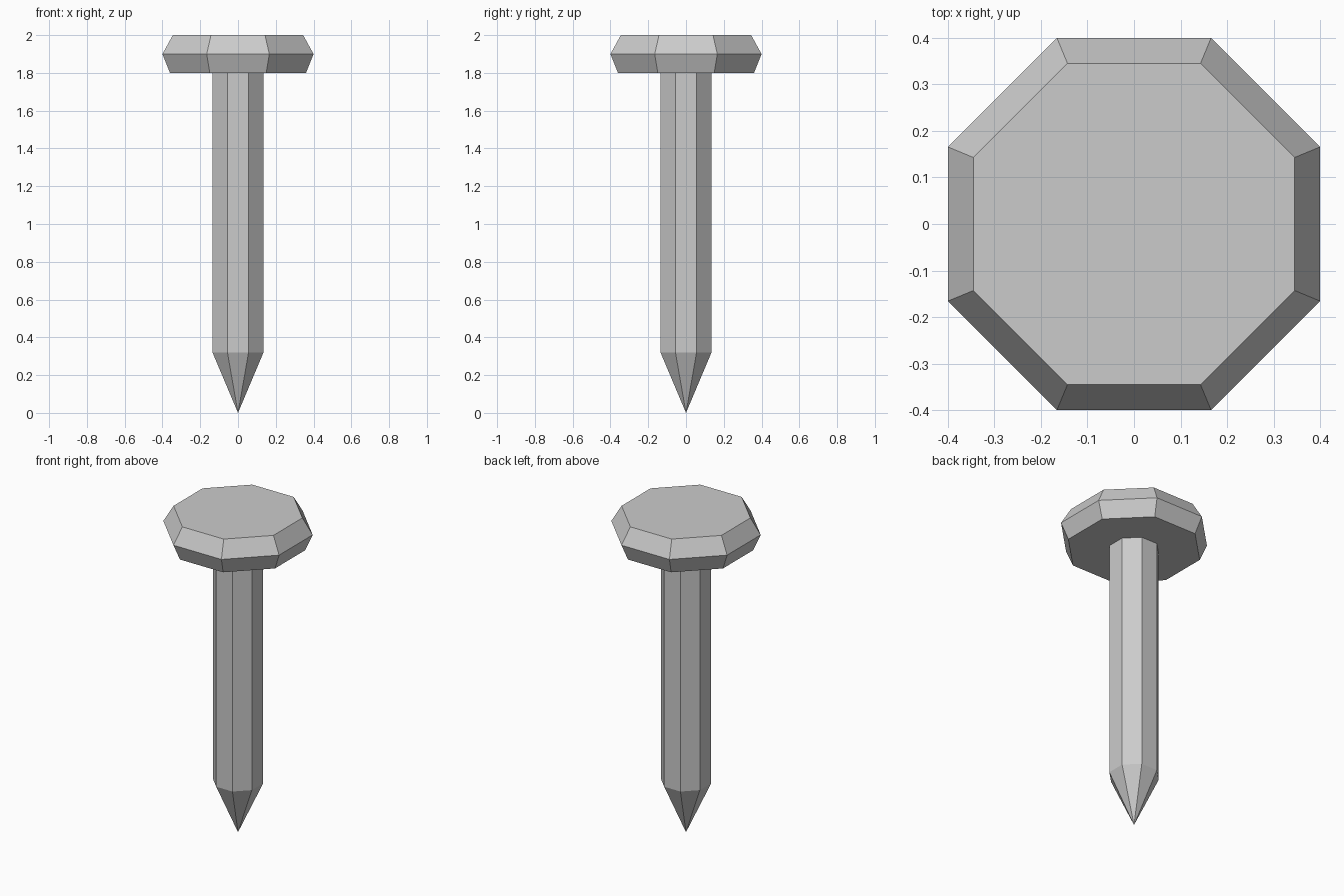
import bpy, bmesh, math

if "Cube" in bpy.data.objects:
    bpy.data.objects.remove(bpy.data.objects["Cube"])

SIDES = 8
# Profile from the tip upwards: (distance from axis to flat side, height)
PROFILE = [(0.135, 0.32), (0.135, 1.80), (0.36, 1.80), (0.40, 1.90), (0.345, 2.00)]


def ring(bm, apothem, z):
    """Octagon with flat sides facing the axes."""
    r = apothem / math.cos(math.pi / SIDES)
    angles = [(i + 0.5) * 2 * math.pi / SIDES for i in range(SIDES)]
    return [bm.verts.new((r * math.cos(a), r * math.sin(a), z)) for a in angles]


bm = bmesh.new()
tip = bm.verts.new((0, 0, 0))
rings = [ring(bm, a, z) for a, z in PROFILE]

for i in range(SIDES):
    j = (i + 1) % SIDES
    # Pointed tip
    bm.faces.new((tip, rings[0][j], rings[0][i]))
    # Shaft, underside of head and bevelled rim
    for low, high in zip(rings, rings[1:]):
        bm.faces.new((low[i], low[j], high[j], high[i]))

# Flat top of the head
bm.faces.new(rings[-1])
bmesh.ops.recalc_face_normals(bm, faces=bm.faces)

mesh = bpy.data.meshes.new("nail")
bm.to_mesh(mesh)
bm.free()
bpy.context.collection.objects.link(bpy.data.objects.new("nail", mesh))
